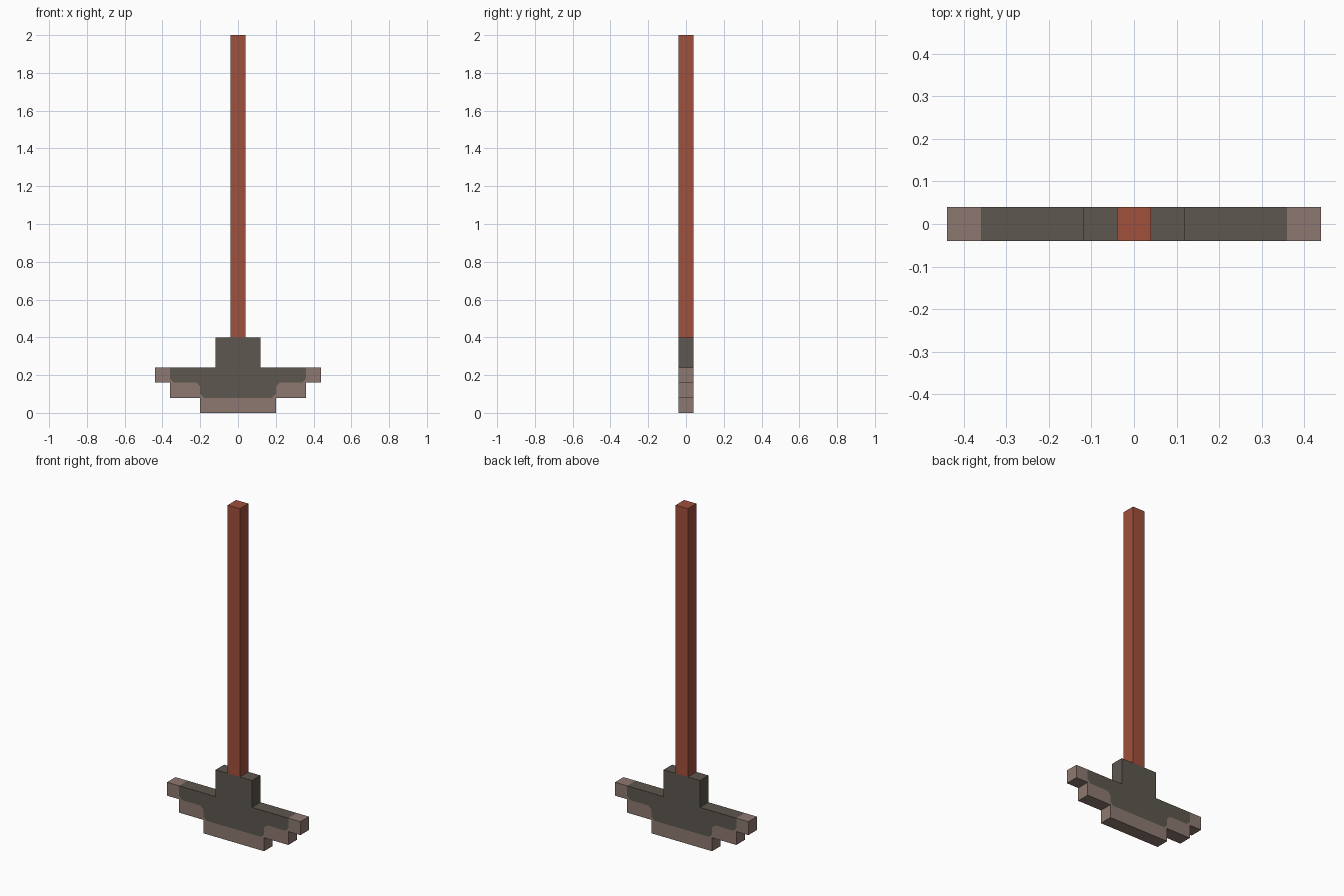
import bpy
import bmesh

cube = bpy.data.objects.get("Cube")
if cube:
    bpy.data.objects.remove(cube, do_unlink=True)

THICK = 0.08


def make_material(name, rgb):
    """Flat colour given as 0-255 display values, stored as linear."""
    lin = [((c / 255 + 0.055) / 1.055) ** 2.4 for c in rgb]
    mat = bpy.data.materials.new(name)
    mat.use_nodes = True
    mat.diffuse_color = (*lin, 1)
    mat.node_tree.nodes["Principled BSDF"].inputs["Base Color"].default_value = (*lin, 1)
    return mat


wood = make_material("red_brown_wood", (160, 80, 60))
dark = make_material("dark_iron", (93, 87, 78))
light = make_material("worn_edge", (141, 121, 112))


def mirror(points):
    return [(-x, z) for x, z in reversed(points)]


# Right-hand outlines in x, z, counter-clockwise from the front
core = [(.18, .08), (.2, .1), (.2, .14), (.22, .16), (.34, .16),
        (.36, .18), (.36, .24), (.12, .24), (.12, .4)]
lower_edge = [(.2, 0), (.2, .08), (.18, .08)]
step = [(.2, .08), (.36, .08), (.36, .16), (.34, .16),
        (.22, .16), (.2, .14), (.2, .1), (.18, .08)]
tip = [(.36, .16), (.44, .16), (.44, .24), (.36, .24), (.36, .18), (.34, .16)]

regions = [(core + mirror(core), 0), (lower_edge + mirror(lower_edge), 1)]
for part in (step, tip):
    regions += [(part, 1), (mirror(part), 1)]

# Stepped head: flat coloured regions given thickness
bm = bmesh.new()
for outline, index in regions:
    face = bm.faces.new([bm.verts.new((x, 0, z)) for x, z in outline])
    face.material_index = index
bmesh.ops.remove_doubles(bm, verts=bm.verts, dist=0.001)
mesh = bpy.data.meshes.new("stepped_head")
bm.to_mesh(mesh)
bm.free()
mesh.materials.append(dark)
mesh.materials.append(light)
head = bpy.data.objects.new("stepped_head", mesh)
bpy.context.collection.objects.link(head)
solid = head.modifiers.new("thickness", "SOLIDIFY")
solid.thickness = THICK
solid.offset = 0

# Square handle standing on the head
bpy.ops.mesh.primitive_cube_add(size=1, location=(0, 0, 1.2))
handle = bpy.context.object
handle.name = "handle"
handle.scale = (THICK, THICK, 1.6)
handle.data.materials.append(wood)
